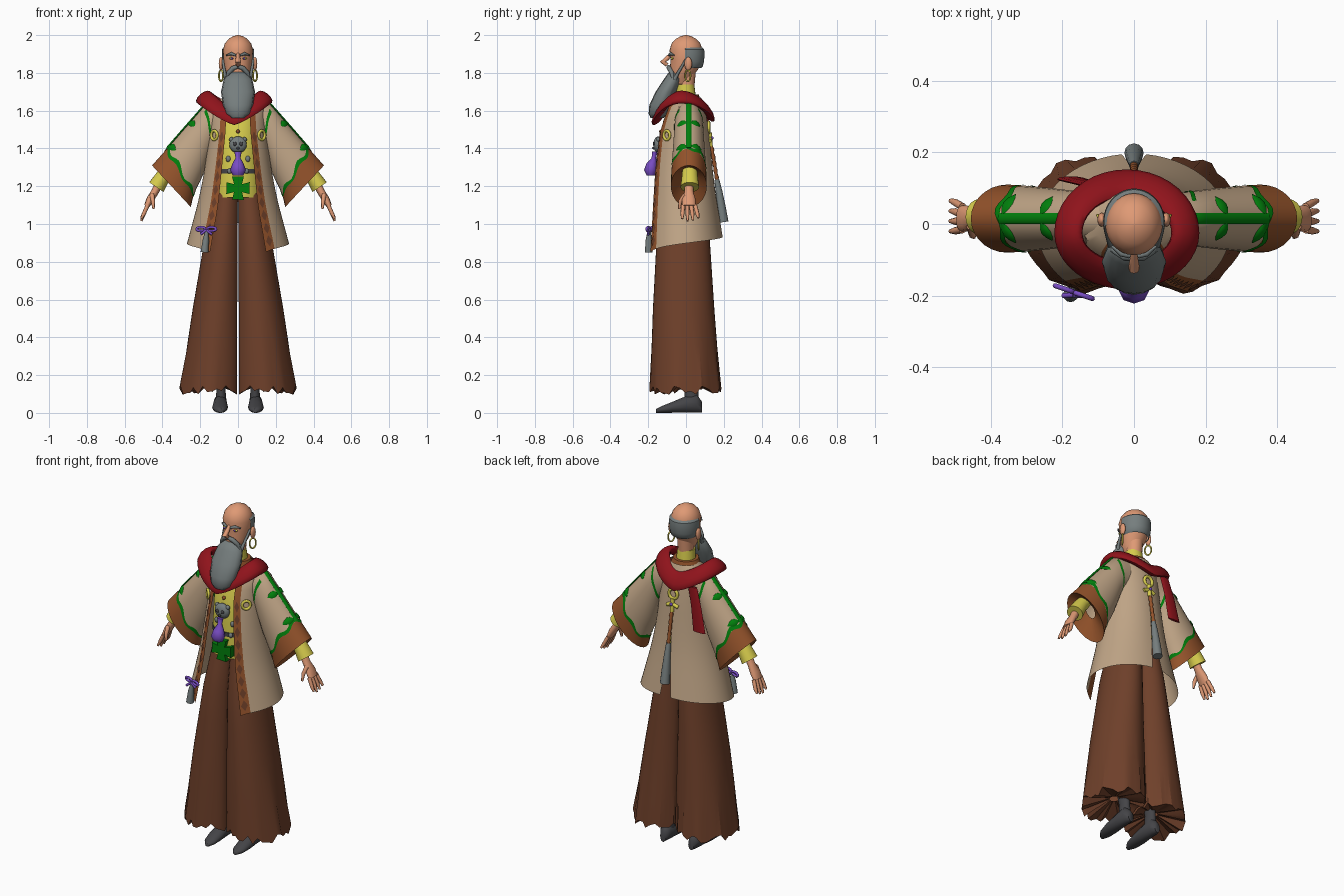
import bpy, bmesh, random
from math import sin, cos, pi, asin, radians
from mathutils import Vector as V

random.seed(4)
if "Cube" in bpy.data.objects:
    bpy.data.objects.remove(bpy.data.objects["Cube"])


def material(name, *rgb):
    m = bpy.data.materials.new(name)
    m.use_nodes = True
    col = [(c / 255) ** 2.2 for c in rgb] + [1]
    m.diffuse_color = col
    m.node_tree.nodes["Principled BSDF"].inputs["Base Color"].default_value = col
    return m


BEIGE = material("beige cloth", 190, 163, 133)
BROWN = material("dark brown cloth", 110, 66, 46)
TRIM = material("brown trim", 147, 84, 47)
RED = material("red scarf", 142, 26, 33)
GREEN = material("leaf green", 8, 126, 20)
YELLOW = material("yellow cloth", 214, 203, 78)
GREY = material("grey hair", 117, 125, 125)
SKIN = material("skin", 222, 152, 116)
DARK = material("charcoal", 70, 70, 73)
PURPLE = material("purple", 120, 78, 194)


def finish(name, bm, mats, mirror=False, smooth=40):
    """Turn a bmesh into a shaded object, optionally mirrored across x."""
    bmesh.ops.recalc_face_normals(bm, faces=bm.faces)
    me = bpy.data.meshes.new(name)
    bm.to_mesh(me)
    bm.free()
    for m in mats:
        me.materials.append(m)
    me.shade_smooth()
    me.set_sharp_from_angle(angle=radians(smooth))
    ob = bpy.data.objects.new(name, me)
    bpy.context.collection.objects.link(ob)
    if mirror:
        ob.modifiers.new("Mirror", 'MIRROR').use_mirror_merge = False
    return ob


def grid(name, rows, mats, wrap=True, closed=False, caps=False, mirror=False, rule=None, smooth=40):
    """Skin rows of points; rule(row, column) picks the material."""
    bm = bmesh.new()
    vs = [[bm.verts.new(p) for p in r] for r in rows]
    n = len(rows[0])
    for i in range(len(rows) - (not closed)):
        for j in range(n - (not wrap)):
            a, b = vs[i], vs[(i + 1) % len(rows)]
            k = (j + 1) % n
            f = bm.faces.new((a[j], a[k], b[k], b[j]))
            f.material_index = rule(i, j) if rule else 0
    if caps:
        bm.faces.new(vs[0])
        bm.faces.new(vs[-1])
    return finish(name, bm, mats if isinstance(mats, list) else [mats], mirror, smooth)


def loft(name, sections, mat, n=20, caps=True, closed=False, mirror=False, ridge=0):
    """Ellipse sections given as centre and two half axes."""
    rows = [[V(c) + (V(u) * cos(a) + V(v) * sin(a)) * (1 - ridge * (j % 2))
             for j, a in enumerate(2 * pi * k / n for k in range(n))] for c, u, v in sections]
    return grid(name, rows, mat, closed=closed, caps=caps and not closed, mirror=mirror, smooth=60)


def stack(name, rings, mat, x=0, **kw):
    """Horizontal ellipses: z, centre y, half width, half depth."""
    return loft(name, [((x, y, z), (rx, 0, 0), (0, ry, 0)) for z, y, rx, ry in rings], mat, **kw)


def tube(name, pts, r, mat, ref=(0, 1, 0), flat=1, closed=False, n=8, mirror=False):
    pts, secs = [V(p) for p in pts], []
    m = len(pts)
    for i, p in enumerate(pts):
        a = pts[i - 1] if closed or i else p
        b = pts[(i + 1) % m] if closed or i < m - 1 else p
        t = (b - a).normalized()
        u = (V(ref) - t * t.dot(V(ref))).normalized()
        q = r[i] if isinstance(r, list) else r
        secs.append((p, u * q, t.cross(u) * q * flat))
    return loft(name, secs, mat, n=n, closed=closed, mirror=mirror)


def ring(name, c, u, v, r, mat, mirror=False):
    pts = [V(c) + V(u) * cos(k * pi / 8) + V(v) * sin(k * pi / 8) for k in range(16)]
    return tube(name, pts, r, mat, ref=V(u).cross(V(v)), closed=True, mirror=mirror)


def ball(name, c, size, mat, mirror=False):
    bm = bmesh.new()
    bmesh.ops.create_uvsphere(bm, u_segments=16, v_segments=10, radius=1)
    for v in bm.verts:
        v.co = V(c) + V(a * b for a, b in zip(v.co, size))
    return finish(name, bm, [mat], mirror)


def mix(table, z):
    """Interpolate a table whose first column falls."""
    for a, b in zip(table, table[1:]):
        if z >= b[0] or b is table[-1]:
            t = (a[0] - z) / (a[0] - b[0])
            return [p + (q - p) * t for p, q in zip(a[1:], b[1:])]


# Trousers with a ragged, pleated hem and a lining turned in to the ankle
LEG = [(1.18, .13, -.11, .1), (.93, .175, -.155, .125), (.55, .24, -.175, .15), (.12, .305, -.19, .183)]
N = 40
fray = [(random.uniform(-.025, .025), random.uniform(.95, 1.05)) for _ in range(N)]
rows = []
for z, size in ((1.18, 1), (1.05, 1), (.93, 1), (.75, 1), (.55, 1), (.35, 1), (.12, 1), (.165, .15)):
    o, f, b = mix(LEG, z)
    row = []
    for j in range(N):
        dz, k = fray[j] if z == .12 else (0, size)
        a = 2 * pi * j / N
        row.append((max(.001 + .005 * (1.18 - z), o * (.45 + .55 * k * cos(a))),
                    (f + b) / 2 + (b - f) / 2 * k * sin(a), z + dz))
    rows.append(row)
grid("trouser_legs", rows, BROWN, mirror=True, smooth=30)

# Feet and ankles
loft("feet", [((.09 + w / 9, y, h), (w, 0, 0), (0, 0, h)) for y, w, h in
              ((.085, .018, .03), (.055, .035, .05), (0, .037, .045), (-.07, .042, .03),
               (-.13, .034, .018), (-.16, .012, .01))], DARK, n=14, mirror=True)
stack("ankles", [(.05, .03, .03, .04), (.13, .028, .023, .036), (.22, .015, .03, .04)], DARK, x=.09, mirror=True)

# Shirt with sash, buttons and collars
stack("shirt", [(1.14, -.02, .13, .12), (1.35, -.02, .125, .115), (1.55, -.01, .12, .11), (1.64, .01, .08, .07)], YELLOW)
stack("belt", [(1.268, -.02, .13, .121), (1.292, -.02, .13, .121)], DARK)
ball("top_button", (0, -.132, 1.49), (.01, .01, .01), TRIM)
ball("side_studs", (.052, -.125, 1.345), (.013, .01, .016), GREY, mirror=True)
ball("belt_studs", (.045, -.133, 1.28), (.012, .01, .014), GREY, mirror=True)
stack("inner_collar", [(1.62, .005, .1, .08), (1.685, .0, .07, .068)], TRIM)
stack("neck_band", [(1.66, .0, .054, .054), (1.738, -.004, .048, .048)], YELLOW)
stack("neck", [(1.7, .0, .042, .042), (1.84, .005, .045, .05)], SKIN)

# Open coat with a back vent and front borders
COAT = [(1.67, .08, -.05, .08, .045), (1.62, .145, -.1, .1, .06), (1.5, .15, -.15, .12, .065),
        (1.3, .175, -.182, .14, .085), (1.1, .212, -.198, .163, .105), (.85, .27, -.222, .196, .148)]


def coat_pt(z, s, out=0):
    rx, f, b, edge = mix(COAT, z)
    start = asin(edge / rx)
    vent = max(0, 1.3 - z) * .28
    a = start + s * (pi - vent - start)
    lift = max(0, (1.2 - z) / .35) * .08 * s ** .6
    return V(((rx + out) * sin(a), (f + b) / 2 - ((b - f) / 2 + out) * cos(a), z + lift))


heights = [1.67, 1.645, 1.62] + [1.62 - .07 * k for k in range(1, 12)]
grid("coat", [[coat_pt(z, j / 22) for j in range(23)] for z in heights], [BEIGE, TRIM], wrap=False,
     mirror=True, rule=lambda i, j: int(j < 2))
bm = bmesh.new()
for k in range(9):
    z = .9 + .07 * k
    bm.faces.new([bm.verts.new(coat_pt(z + dz, .045 + ds, .004)) for dz, ds in
                  ((.03, 0), (0, .032), (-.03, 0), (0, -.032))])
finish("border_diamonds", bm, [BROWN], mirror=True)

# Wide sleeves
SLEEVE = [(.09, 1.66, .08, 1.45, .07), (.17, 1.635, .125, 1.42, .075), (.28, 1.51, .18, 1.27, .085),
          (.375, 1.4, .235, 1.155, .092), (.455, 1.31, .25, 1.09, .095)]


def sleeve_pt(t, a, k=1.0):
    i = min(3, int(t))
    tx, tz, bx, bz, w = [p + (q - p) * (t - i) for p, q in zip(SLEEVE[i], SLEEVE[i + 1])]
    c, u = V((tx + bx, .03, tz + bz)) / 2, V((tx - bx, 0, tz - bz)) / 2
    return c + (u * cos(a) + V((0, w, 0)) * sin(a)) * k


turn = [2 * pi * k / 28 for k in range(28)]
grid("sleeves", [[sleeve_pt(t / 2, a) for a in turn] for t in range(9)] + [[sleeve_pt(3.3, a, .3) for a in turn]],
     [BEIGE, TRIM], mirror=True, rule=lambda i, j: int(i >= 6))


# Embroidered vine: flat stem, bands and leaves lying on the sleeve
def sleeve_band(name, t, wave, half, a0, a1):
    steps = [a0 + (a1 - a0) * k / 40 for k in range(41)]
    grid(name, [[sleeve_pt(t + wave * sin(6 * a) + d, a, 1.025) for a in steps] for d in (-half, half)],
         GREEN, wrap=False, mirror=True)


sleeve_band("armhole_band_front", 1.05, .02, .06, -.7, -2.6)
sleeve_band("armhole_band_back", 1.05, .02, .06, .7, 2.6)
sleeve_band("cuff_band", 3, .09, .085, 0, 2 * pi)
tube("vine_stem", [sleeve_pt(.8 + t * .22, 0, 1.01) for t in range(11)], .015, GREEN, flat=.4, mirror=True)
for t in (1.75, 2.85):
    for side in (-1, 1):
        pts = [sleeve_pt(t - .04 * k + .05, side * (.15 + .17 * k), 1.02) for k in range(5)]
        tube("vine_leaf", pts, [.005, .016, .02, .014, .002], GREEN, ref=(1, 0, -1), flat=.3, mirror=True)

# Forearms and hands
loft("shirt_cuffs", [((x, .02, z), (r * .8, 0, r * .55), (0, r * 1.05, 0)) for x, z, r in
                     ((.2, 1.45, .04), (.34, 1.32, .035), (.395, 1.255, .04), (.432, 1.195, .047))], YELLOW, mirror=True)
loft("palms", [((x, .015, z), (a, 0, a * .5), (0, b, 0)) for x, z, a, b in
               ((.415, 1.22, .02, .024), (.44, 1.17, .018, .024), (.465, 1.13, .018, .036), (.483, 1.095, .013, .037))],
     SKIN, n=12, mirror=True)
for k in range(4):
    y, d = -.015 + .021 * k, .012 * abs(k - 1.3)
    tube("finger", [(.478, y, 1.1), (.498, y * 1.25, 1.055), (.512, y * 1.35, 1.012 + d)],
         [.011, .0105, .006], SKIN, mirror=True)
tube("thumb", [(.455, -.005, 1.155), (.45, -.03, 1.12), (.447, -.036, 1.08)], [.013, .011, .006], SKIN,
     ref=(1, 0, 0), mirror=True)

# Draped scarf, higher on the shoulders, and its tail
secs = []
for k in range(40):
    a = 2 * pi * k / 40
    d = V((cos(a), sin(a), 0))
    w, back = abs(d.x), d.y > 0
    z = (1.59 + .082 * w ** 1.4) if back else (1.572 + .1 * w ** 1.4)
    depth = .138 if back else .118
    secs.append(((-.02 + .163 * d.x, -.025 + depth * d.y, z), d * .036 - V((0, 0, .046 - .016 * w)),
                 d * .016 + V((0, 0, .016))))
loft("scarf", secs, RED, n=12, closed=True)
loft("scarf_tail", [((x, y, z), (w, 0, 0), (0, .008, 0)) for x, y, z, w in
                    ((-.12, .11, 1.58, .03), (-.15, .118, 1.47, .034), (-.175, .125, 1.33, .04))], RED, n=10)

# Head
stack("head", [(1.74, -.02, .035, .045), (1.78, -.025, .055, .06), (1.82, -.01, .07, .075), (1.87, 0, .076, .082),
               (1.92, 0, .08, .087), (1.955, 0, .07, .077), (1.98, 0, .05, .055), (1.994, 0, .026, .028),
               (2, 0, .004, .004)], SKIN, n=28)
fan = [radians(-6 + 192 * k / 20) for k in range(21)]
grid("hair_fringe", [[(rx * cos(a), .005 + ry * sin(a), z) for a in fan] for z, rx, ry in
                     ((1.825, .07, .074), (1.832, .077, .083), (1.86, .083, .09), (1.9, .086, .094),
                      (1.925, .084, .091), (1.935, .073, .08))], GREY, wrap=False)
tube("sideburns", [(.08, -.002, 1.87), (.077, -.018, 1.84), (.07, -.042, 1.8), (.063, -.06, 1.765)],
     [.006, .007, .008, .011], GREY, mirror=True)
ball("ears", (.09, .012, 1.848), (.012, .02, .036), SKIN, mirror=True)
ring("earrings", (.09, .01, 1.785), (.011, .014, 0), (0, 0, .03), .0045, YELLOW, mirror=True)
tube("nose", [(0, -.078, 1.9), (0, -.1, 1.877), (0, -.122, 1.858), (0, -.1, 1.842)],
     [.009, .012, .016, .011], SKIN, ref=(1, 0, 0), n=12)
tube("brows", [(.012, -.09, 1.893), (.035, -.082, 1.902), (.062, -.062, 1.893)], [.006, .009, .003], GREY, mirror=True)
ball("eyes", (.034, -.072, 1.877), (.013, .009, .007), YELLOW, mirror=True)
ball("irises", (.033, -.079, 1.877), (.006, .004, .006), PURPLE, mirror=True)

# Moustache and beard
tube("moustache", [(.002, -.093, 1.833), (.025, -.09, 1.826), (.05, -.075, 1.8), (.064, -.07, 1.765)],
     [.01, .013, .012, .005], GREY, mirror=True)
stack("beard", [(1.805, -.055, .045, .035), (1.765, -.072, .076, .046), (1.7, -.105, .09, .056),
                (1.63, -.136, .08, .058), (1.585, -.148, .066, .05), (1.562, -.152, .046, .036)], GREY, n=32, ridge=.04)

# Chest charms: mask, pouch and clasp
ball("mask_charm", (0, -.147, 1.42), (.046, .026, .044), GREY)
ball("mask_ears", (.034, -.145, 1.447), (.013, .012, .013), GREY, mirror=True)
ball("mask_eyes", (.017, -.17, 1.424), (.01, .006, .011), DARK, mirror=True)
ball("mask_nose", (0, -.173, 1.402), (.008, .006, .007), DARK)
stack("pouch", [(1.385, -.165, .02, .014), (1.35, -.17, .013, .012), (1.32, -.182, .03, .028),
                (1.285, -.187, .042, .035), (1.258, -.185, .028, .024)], PURPLE, n=8)
shape = []
for k in range(4):
    for r, d in ((.068, -27), (.07, 27), (.03, 45)):
        a = radians(90 * k + d)
        shape.append((r * cos(a), 1.19 + r * sin(a)))
grid("clover_clasp", [[(x, y, z) for x, z in shape] for y in (-.158, -.125)], GREEN, caps=True)

# Gold rings on chest and back
ring("chest_rings", (.126, -.102, 1.47), (.016, .016, 0), (0, 0, .024), .008, YELLOW, mirror=True)
ring("back_ring", (0, .12, 1.51), (.027, 0, 0), (0, 0, .028), .009, YELLOW)
tube("back_bar", [(-.036, .124, 1.44), (0, .128, 1.455), (.036, .124, 1.44)], .011, YELLOW)
tube("back_stem", [(0, .124, 1.485), (0, .13, 1.41)], .012, YELLOW)
ball("back_jewel", (0, .139, 1.455), (.009, .007, .009), PURPLE)

# Braid and tassel over the vent
tube("back_braid", [(0, .135 + .003 * k, 1.41 - .018 * k) for k in range(11)],
     [.012 if k % 2 else .008 for k in range(11)], TRIM)
tube("back_tassel", [(0, .163, 1.235), (0, .175, 1.17), (0, .188, 1.08), (0, .198, 1.01)],
     [.013, .018, .024, .027], GREY, n=12)

# Bow and tassel on the right front panel
for s in (-1, 1):
    ring("bow_loop", (-.168 + s * .028, -.19 - s * .01, .973), (.024, -.008, 0), (0, 0, .01), .007, PURPLE)
    tube("bow_tail", [(-.168, -.198, .968), (-.168 + s * .03, -.2, .945)], .007, PURPLE)
tube("front_tassel", [(-.165, -.195, .965), (-.17, -.197, .92), (-.177, -.197, .85)], [.008, .016, .021], GREY, n=12)
